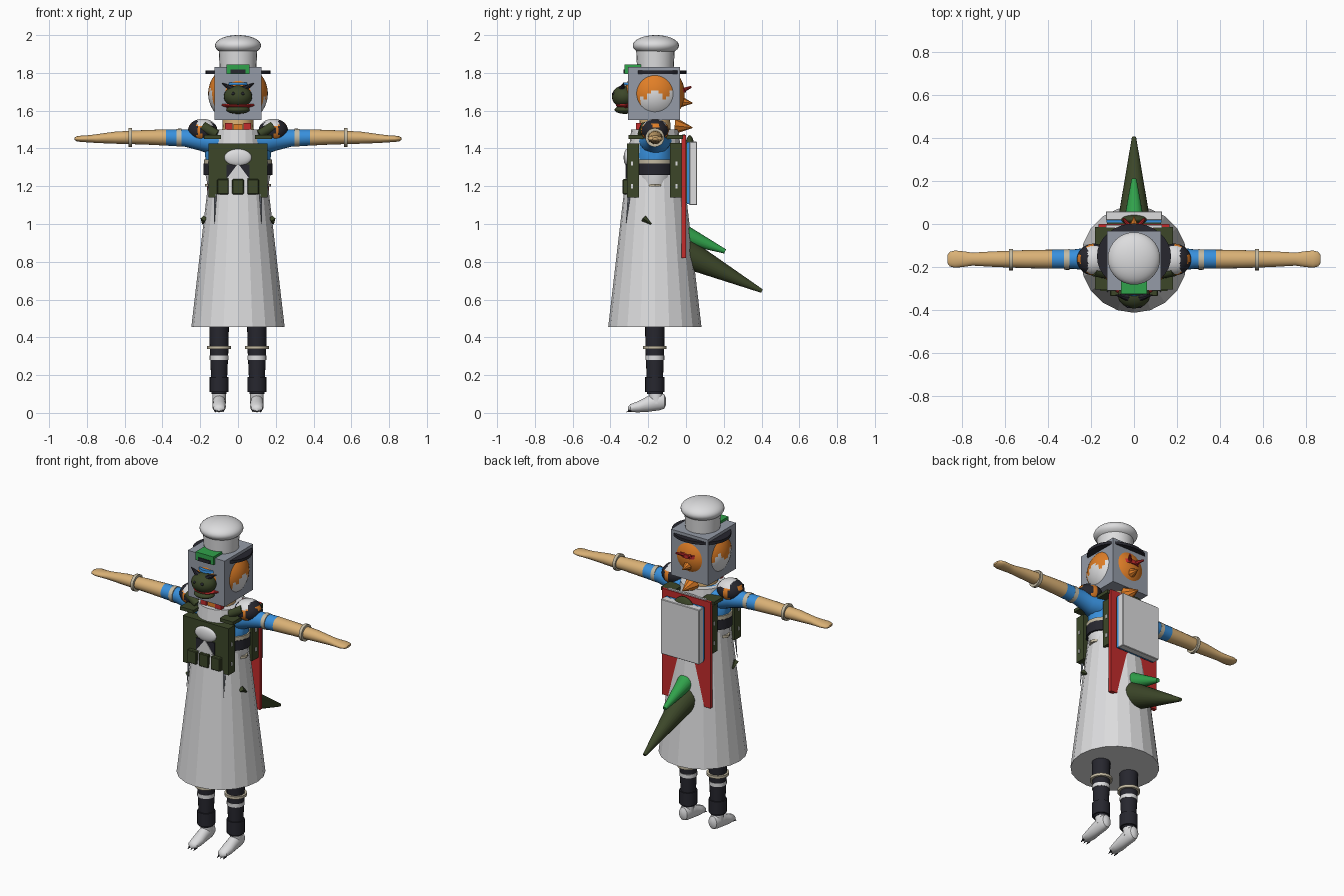
import bpy, bmesh, math
from math import sin, cos, pi
from mathutils import Vector, Matrix

if "Cube" in bpy.data.objects:
    bpy.data.objects.remove(bpy.data.objects["Cube"], do_unlink=True)

CY = -0.165  # body axis
COLOURS = {
    "white": (.72, .72, .73), "box_grey": (.30, .33, .39), "charcoal": (.02, .02, .028),
    "skin_tan": (.70, .44, .18), "beige": (.55, .49, .36), "blue": (.04, .28, .72),
    "olive": (.045, .062, .022), "green": (.03, .36, .07), "red": (.55, .025, .025),
    "orange": (.75, .21, .02)}
MATS = {}
for key, rgb in COLOURS.items():
    m = bpy.data.materials.new(key)
    m.use_nodes = True
    m.diffuse_color = (*rgb, 1)
    m.node_tree.nodes["Principled BSDF"].inputs["Base Color"].default_value = (*rgb, 1)
    MATS[key] = m


def finish(name, bm, colours, smooth=True, rule=None):
    """Turn a bmesh into an object; rule maps a face centre to a colour name."""
    colours = colours.split()
    bmesh.ops.recalc_face_normals(bm, faces=bm.faces)
    for f in bm.faces:
        if rule:
            f.material_index = colours.index(rule(f.calc_center_median()))
    me = bpy.data.meshes.new(name)
    bm.to_mesh(me)
    bm.free()
    for c in colours:
        me.materials.append(MATS[c])
    ob = bpy.data.objects.new(name, me)
    bpy.context.collection.objects.link(ob)
    if smooth:
        bpy.ops.object.select_all(action='DESELECT')
        ob.select_set(True)
        bpy.context.view_layer.objects.active = ob
        bpy.ops.object.shade_smooth_by_angle(angle=math.radians(40))
    return ob


def box(name, c, size, colour, bevel=0):
    bm = bmesh.new()
    bmesh.ops.create_cube(bm, size=1, matrix=Matrix.Translation(c) @ Matrix.Diagonal((*size, 1)))
    if bevel:
        bmesh.ops.bevel(bm, geom=bm.edges[:], offset=bevel, segments=1, affect='EDGES')
    return finish(name, bm, colour, False)


def ball(name, c, radii, colour, rule=None, detail=24):
    bm = bmesh.new()
    bmesh.ops.create_uvsphere(bm, u_segments=detail, v_segments=detail * 2 // 3, radius=1,
                              matrix=Matrix.Translation(c) @ Matrix.Diagonal((*radii, 1)))
    return finish(name, bm, colour, True, rule)


def cone(name, p, q, r1, r2, colour, sides=20, smooth=True):
    p, q = Vector(p), Vector(q)
    rot = (q - p).to_track_quat('Z', 'Y').to_matrix().to_4x4()
    bm = bmesh.new()
    bmesh.ops.create_cone(bm, cap_ends=True, segments=sides, radius1=r1, radius2=r2,
                          depth=(q - p).length, matrix=Matrix.Translation((p + q) / 2) @ rot)
    return finish(name, bm, colour, smooth)


def sweep(name, axis, sections, colours, rule=None, sides=20):
    """Loft ellipses; a section is (position on axis, centre u, centre v, radius u, radius v)."""
    bm, rings = bmesh.new(), []
    for t, u, v, ru, rv in sections:
        ring = []
        for i in range(sides):
            a = 2 * pi * i / sides
            pu, pv = u + ru * cos(a), v + rv * sin(a)
            ring.append(bm.verts.new({'x': (t, pu, pv), 'y': (pu, t, pv), 'z': (pu, pv, t)}[axis]))
        rings.append(ring)
    for a, b in zip(rings, rings[1:]):
        for i in range(sides):
            j = (i + 1) % sides
            bm.faces.new((a[i], a[j], b[j], b[i]))
    bm.faces.new(rings[0])
    bm.faces.new(rings[-1])
    return finish(name, bm, colours, True, rule)


def prism(name, outline, y0, y1, colour):
    """Extrude an x, z outline along y."""
    bm = bmesh.new()
    f = bm.faces.new([bm.verts.new((x, y0, z)) for x, z in outline])
    ext = bmesh.ops.extrude_face_region(bm, geom=[f])["geom"]
    bmesh.ops.translate(bm, vec=(0, y1 - y0, 0), verts=[g for g in ext if isinstance(g, bmesh.types.BMVert)])
    return finish(name, bm, colour, False)


def band(name, z, h, rx, ry, colour, x=0):
    return sweep(name, 'z', [(z - h / 2, x, CY, rx, ry), (z + h / 2, x, CY, rx, ry)], colour)


# Gown and torso
cone("gown", (0, CY, .455), (0, CY, 1.5), .247, .125, "white", 20, False)
sweep("shirt", 'z', [(1.2, 0, CY, .16, .11), (1.26, 0, CY, .172, .115), (1.34, 0, CY, .172, .115),
                     (1.42, 0, CY, .18, .1), (1.5, 0, CY, .1, .08)], "blue white",
      lambda c: "white" if c.z < 1.26 else "blue")
band("belt", 1.29, .06, .183, .125, "charcoal")
band("belt_trim", 1.33, .025, .181, .122, "beige")
band("hip_ring", 1.205, .015, .176, .07, "beige")

# Neck and neckerchief
cone("neck", (0, CY, 1.47), (0, CY, 1.57), .085, .08, "skin_tan")
for x in (-.05, .05):
    box("neckerchief_flap", (x, -.25, 1.515), (.04, .03, .04), "red")
box("neckerchief_knot", (0, -.25, 1.515), (.05, .02, .03), "orange")

# Head and its box
def head_rule(c):
    a = math.atan2(c.x, c.y - CY)
    sides = abs(c.x) > .09
    return "white" if sides and c.z < 1.69 + .025 * sin(a * 9) and c.y > -.235 else "orange"

ball("head", (0, CY, 1.69), (.158, .158, .158), "orange white", head_rule, 48)
box("head_box", (0, -.17, 1.69), (.25, .275, .28), "box_grey")
sweep("brow_brim", 'z', [(1.795, 0, -.15, .172, .152), (1.812, 0, -.15, .172, .152)], "charcoal", sides=32)
box("goggle_frame", (0, -.28, 1.82), (.12, .09, .05), "green")
box("goggle_lens", (0, -.326, 1.807), (.08, .008, .02), "charcoal")

# Snout
ball("snout", (0, -.33, 1.675), (.075, .062, .058), "olive")
ball("mouth", (0, -.32, 1.628), (.068, .052, .014), "red")
ball("lower_jaw", (0, -.325, 1.605), (.062, .053, .022), "olive")
sweep("face_band", 'z', [(1.735, 0, -.28, .06, .055), (1.75, 0, -.28, .055, .053)], "blue")
for s in (-1, 1):
    ball("nostril", (s * .025, -.383, 1.69), (.01, .008, .008), "charcoal", detail=12)
    cone("brow_horn", (s * .03, -.34, 1.715), (s * .085, -.33, 1.745), .018, .002, "charcoal", 8)
    cone("cheek_tie", (s * .05, -.32, 1.625), (s * .085, -.31, 1.63), .012, .004, "red", 8)

# Back of the head
for z in (1.64, 1.51):
    cone("neck_spike", (0, -.06, z + .01), (0, .035, z), .045, .002, "orange", 8)
sweep("mask_band", 'z', [(1.695, 0, CY, .11, .166), (1.718, 0, CY, .11, .166)], "red", sides=32)
for s in (-1, 1):
    cone("mask_tail", (s * .02, -.01, 1.71), (s * .05, .025, 1.725), .012, .006, "red", 8)

# Cook's hat
cone("hat_band", (0, -.162, 1.82), (0, -.162, 1.94), .097, .103, "white", 24)
ball("hat_puff", (0, -.16, 1.945), (.122, .122, .055), "white", detail=32)

# Vest
prism("vest_front", [(-.155, 1.14), (-.12, 1.14), (-.12, 1.16), (.12, 1.16), (.12, 1.14), (.155, 1.14),
                     (.155, 1.425), (-.155, 1.425)], -.312, -.25, "olive")
box("vest_back", (0, -.052, 1.285), (.31, .065, .29), "olive")
for x in (-.08, 0, .08):
    box("vest_pouch", (x, -.32, 1.197), (.062, .03, .08), "olive", .004)
ball("emblem_dome", (0, -.312, 1.352), (.072, .018, .045), "white")
prism("emblem_jacket", [(-.062, 1.24), (.062, 1.24), (.062, 1.315), (-.062, 1.315)], -.318, -.31, "charcoal")
prism("emblem_shirt", [(-.06, 1.24), (.06, 1.24), (0, 1.32)], -.321, -.315, "white")
for s in (-1, 1):
    box("vest_strap", (s * .135, -.16, 1.46), (.09, .29, .02), "olive")
    for y in (-.285, -.05):
        for z in (1.2, 1.32):
            box("vest_clip", (s * .156, y, z), (.006, .01, .022), "white")

# Arms, shoulders and legs
def shoulder_rule(c):
    x = abs(c.x)
    if c.z > 1.525 + .012 * sin(c.y * 120) and x < .215:
        return "white"
    return "orange" if sin(x * 70) * sin(c.y * 55 + 1) > .45 and c.z < 1.53 else "charcoal"

for s in (-1, 1):
    arm = [(.08, 1.44, .09, .06), (.15, 1.435, .075, .066), (.2, 1.445, .055, .057), (.28, 1.455, .045, .046),
           (.38, 1.458, .044, .043), (.5, 1.459, .042, .038), (.65, 1.457, .036, .032), (.75, 1.452, .03, .023),
           (.79, 1.451, .036, .019), (.83, 1.451, .04, .017), (.855, 1.451, .034, .013), (.865, 1.451, .02, .006)]
    sweep("arm", 'x', [(s * x, CY + .002, z, ry, rz) for x, z, ry, rz in arm], "blue skin_tan",
          lambda c: "blue" if abs(c.x) < .38 else "skin_tan")
    cone("sleeve_band", (s * .3, CY, 1.457), (s * .325, CY, 1.457), .048, .047, "beige")
    cone("wrist_ring", (s * .562, CY, 1.458), (s * .58, CY, 1.458), .05, .05, "beige")
    ball("shoulder_pad", (s * .187, CY, 1.495), (.078, .074, .062), "charcoal white orange", shoulder_rule, 36)
    cone("shoulder_roll", (s * .11, -.235, 1.475), (s * .185, -.215, 1.515), .022, .028, "olive", 12)
    # Legs
    x = s * .1
    sweep("leg", 'z', [(.1, x, CY, .04, .042), (.2, x, CY, .043, .044), (.35, x, CY, .05, .05),
                       (.5, x, CY, .052, .052)], "charcoal")
    band("ankle_wrap", .15, .08, .05, .051, "charcoal", x)
    band("leg_ring", .346, .016, .063, .063, "beige", x)
    band("leg_stripe", .292, .022, .05, .05, "white", x)
    cone("ankle", (x, CY + .01, .05), (x, CY, .13), .036, .036, "white")
    sweep("foot", 'y', [(-.308, x, .02, .012, .01), (-.295, x, .025, .03, .021), (-.25, x, .033, .036, .03),
                        (-.2, x, .048, .034, .042), (-.14, x, .06, .036, .046), (-.115, x, .06, .028, .038),
                        (-.106, x, .06, .012, .018)], "white")
    for dx in (-.02, 0, .02):
        cone("claw", (x + dx, -.29, .014), (x + dx, -.315, .004), .008, .001, "charcoal", 6)
    # Small hooks on the gown
    cone("gown_hook", (s * .18, -.225, 1.03), (s * .187, -.185, 1.0), .018, .004, "olive", 4, False)
    cone("gown_dart", (s * .12, -.3, 1.16), (s * .125, -.318, 1.0), .008, .001, "box_grey", 6)

# Cape, shell and pack
box("cape", (0, -.012, 1.145), (.33, .022, .65), "red")
box("cape_trim", (0, -.012, 1.472), (.26, .014, .01), "white")
ball("shell", (0, .02, 1.3), (.1, .036, .17), "olive")
box("pack_lining", (0, .004, 1.27), (.25, .012, .32), "olive")
box("pack_layer", (0, .012, 1.27), (.255, .012, .33), "blue")
box("pack", (0, .038, 1.268), (.26, .042, .335), "white", .003)

# Tail
cone("tail", (0, -.06, .873), (0, .402, .645), .088, .01, "olive", 24)
cone("tail_spike", (0, -.03, .952), (0, .207, .855), .055, .012, "green", 20)
